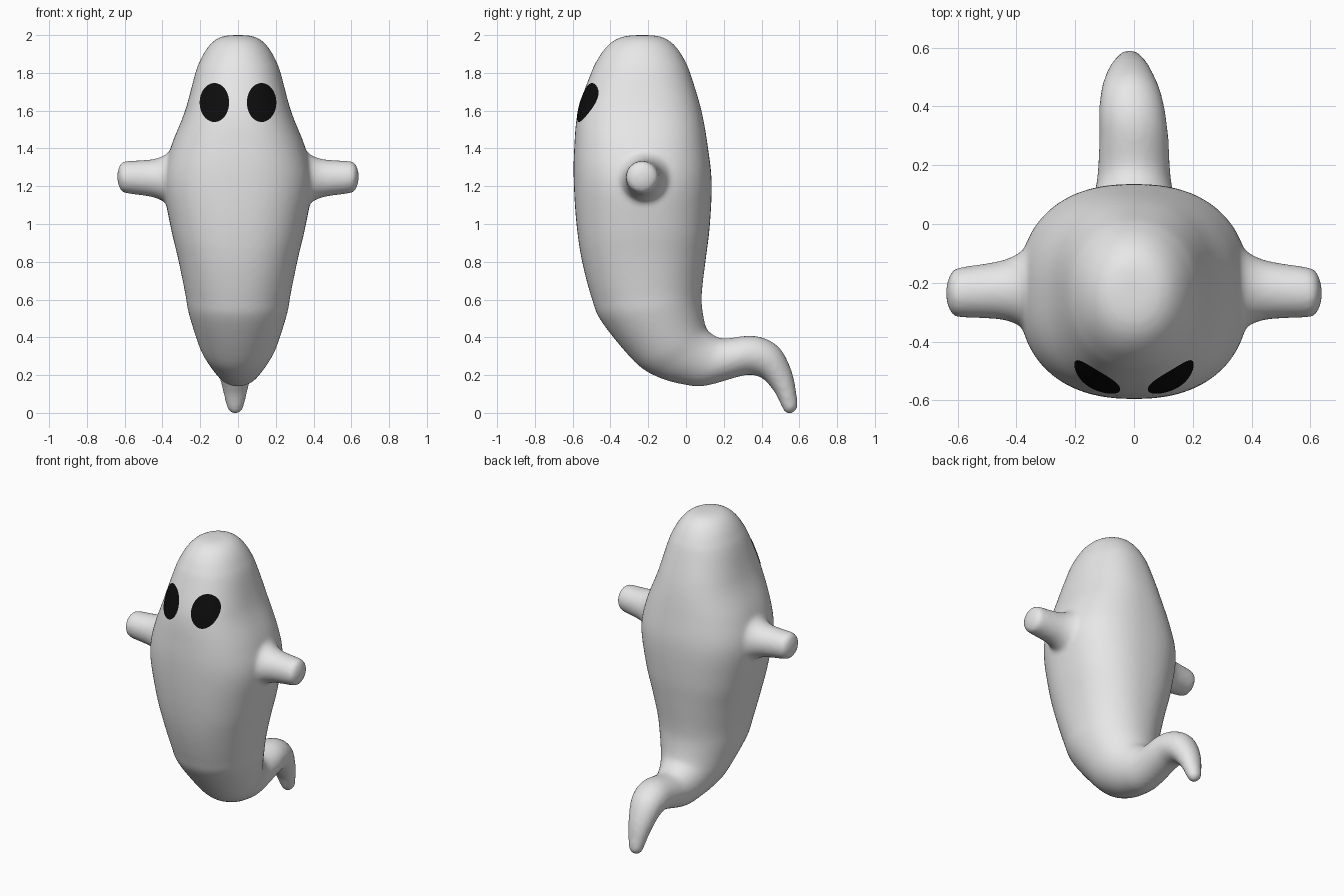
import bpy, bmesh, math
from mathutils import Vector
from mathutils.bvhtree import BVHTree

if "Cube" in bpy.data.objects:
    bpy.data.objects.remove(bpy.data.objects["Cube"])


def material(name, rgb):
    m = bpy.data.materials.new(name)
    m.diffuse_color = (*rgb, 1)
    m.use_nodes = True
    m.node_tree.nodes["Principled BSDF"].inputs["Base Color"].default_value = m.diffuse_color
    return m


WHITE = material("soft white", (0.8, 0.8, 0.8))
BLACK = material("eye black", (0.004, 0.004, 0.004))


def mesh_object(name, bm, mat):
    me = bpy.data.meshes.new(name)
    bm.to_mesh(me)
    bm.free()
    me.materials.append(mat)
    for p in me.polygons:
        p.use_smooth = True
    ob = bpy.data.objects.new(name, me)
    bpy.context.collection.objects.link(ob)
    return ob


def clamp(t):
    return max(0, min(1, t))


def catmull(points, steps):
    """Smooth curve through tuples of any length."""
    out = []
    for i in range(len(points) - 1):
        a, b, c, d = (points[max(0, min(len(points) - 1, i + k))] for k in (-1, 0, 1, 2))
        for s in range(steps):
            t = s / steps
            out.append([0.5 * (2 * q + (r - p) * t + (2 * p - 5 * q + 4 * r - w) * t * t
                               + (3 * q - p - 3 * r + w) * t ** 3)
                        for p, q, r, w in zip(a, b, c, d)])
    return out + [list(points[-1])]


def skin(bm, rings):
    """Bridge rings of points and cap both ends."""
    rows = [[bm.verts.new(p) for p in r] for r in rings]
    n = len(rows[0])
    for a, b in zip(rows, rows[1:]):
        for i in range(n):
            j = (i + 1) % n
            bm.faces.new((a[i], a[j], b[j], b[i]))
    bm.faces.new(rows[0][::-1])
    bm.faces.new(rows[-1])


# Torso and tail sections: front y, front z, back y, back z, half width
torso = [(-.503, 1.8, .022, 1.8, .226), (-.572, 1.6, .082, 1.6, .28),
         (-.592, 1.4, .117, 1.4, .358), (-.594, 1.22, .136, 1.22, .394),
         (-.58, 1.0, .127, 1.0, .36), (-.55, .8, .107, .83, .317),
         (-.497, .6, .087, .67, .28), (-.445, .48, .084, .57, .26)]
tail = [(-.27, .268, .105, .455, .206), (-.15, .19, .135, .42, .17),
        (-.02, .152, .17, .40, .142), (.1, .143, .215, .394, .125),
        (.3, .197, .34, .409, .116), (.37, .197, .432, .388, .11),
        (.42, .17, .507, .33, .097), (.475, .1, .563, .21, .073),
        (.508, .03, .588, .08, .05), (.525, .003, .59, .03, .037),
        (.542, -.003, .575, .002, .016)]

# Rounded head: sections shrink toward the crown by a power rule
fy, fz, by, bz, w = torso[0]
head = []
for u in (.15, .3, .45, .6, .75, .88):
    y, r, z = -.23 - .01 * u, (by - fy) / 2 * u, 2 - .2 * u ** 3.3
    head.append((y - r, z, y + r, z, w * u))

SEG = 56
rings = []
for fy, fz, by, bz, w in catmull(head + torso + tail, 5):
    front, back = Vector((0, fy, fz)), Vector((0, by, bz))
    mid, half = (front + back) / 2, (back - front) / 2
    power = 2 / (2 + .35 * clamp((mid.z - .4) / .5) * clamp((2 - mid.z) / .35))
    mid.x = -.015 * clamp((mid.y - .3) / .2)
    ring = []
    for i in range(SEG):
        a = 2 * math.pi * i / SEG
        c, s = math.cos(a), math.sin(a)
        cx = math.copysign(abs(c) ** power, c)
        sy = math.copysign(abs(s) ** power, s)
        ring.append(mid + Vector((w * cx, 0, 0)) + half * sy)
    rings.append(ring)
bm = bmesh.new()
skin(bm, rings)

# Stubby arms flaring into the sides: x, radius
ARM = [(.27, .21), (.33, .175), (.38, .13), (.44, .103), (.52, .092),
       (.6, .084), (.622, .068), (.635, .038), (.638, .01)]
for side in (-1, 1):
    rings = []
    for x, r in catmull(ARM, 3):
        t = (x - .27) / .37
        cy, cz = -.215 - .02 * t, 1.235 + .015 * t
        rings.append([(side * x, cy + r * math.cos(2 * math.pi * i / 32),
                       cz + r * math.sin(2 * math.pi * i / 32)) for i in range(32)])
    skin(bm, rings)
    # Each closed part needs outward normals before fusing
bmesh.ops.recalc_face_normals(bm, faces=bm.faces)
body = mesh_object("ghost_body", bm, WHITE)

# Fuse body and arms into one soft skin
remesh = body.modifiers.new("fuse", 'REMESH')
remesh.mode = 'VOXEL'
remesh.voxel_size = .013
remesh.use_smooth_shade = True
soften = body.modifiers.new("soften", 'SMOOTH')
soften.factor = .5
soften.iterations = 8

# Oval eyes laid on the face
deps = bpy.context.evaluated_depsgraph_get()
tree = BVHTree.FromObject(body, deps)


def on_face(x, z):
    hit = tree.ray_cast(Vector((x, -2, z)), Vector((0, 1, 0)))[0]
    return Vector((x, hit.y - .005, z))


for name, side in (("left_eye", 1), ("right_eye", -1)):
    bm = bmesh.new()
    cx, cz, rx, rz, n = side * .125, 1.643, .078, .103, 48
    rows = []
    for k in range(1, 9):
        rows.append([bm.verts.new(on_face(cx + rx * k / 8 * math.cos(2 * math.pi * i / n),
                                          cz + rz * k / 8 * math.sin(2 * math.pi * i / n)))
                     for i in range(n)])
    # Counter-clockwise seen from the front, so the normals face forward
    bm.faces.new(rows[0])
    for a, b in zip(rows, rows[1:]):
        for i in range(n):
            j = (i + 1) % n
            bm.faces.new((a[i], b[i], b[j], a[j]))
    mesh_object(name, bm, BLACK)
